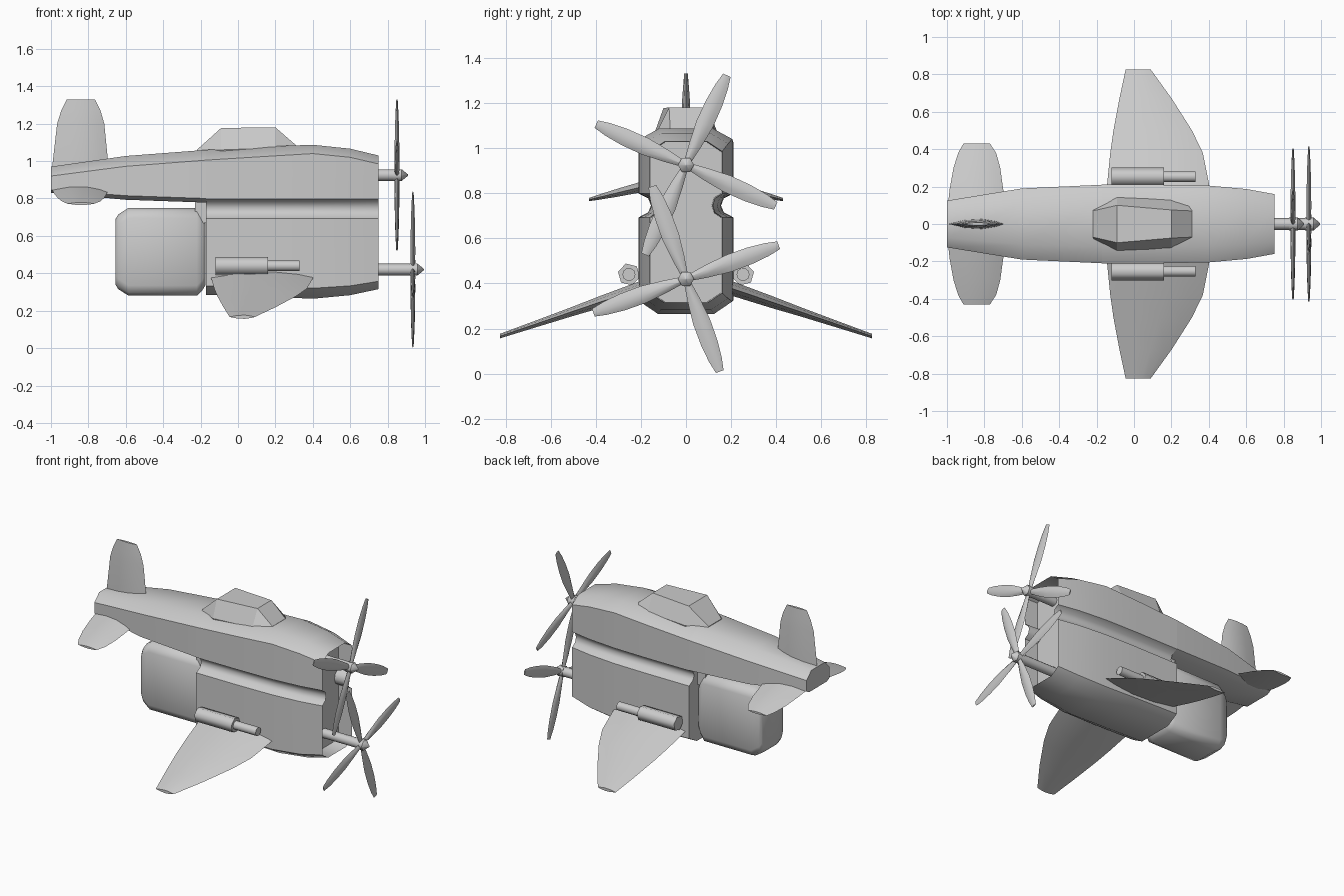
import bpy, bmesh
from math import sin, cos, pi, radians

if "Cube" in bpy.data.objects:
    bpy.data.objects.remove(bpy.data.objects["Cube"])


def loft(name, rings, smooth=25, recess=0):
    """Skin a list of equal-length rings, capped at both ends."""
    bm = bmesh.new()
    vs = [[bm.verts.new(p) for p in r] for r in rings]
    n = len(vs[0])
    for a, b in zip(vs, vs[1:]):
        for i in range(n):
            j = (i + 1) % n
            bm.faces.new((a[i], a[j], b[j], b[i]))
    bm.faces.new(vs[0][::-1])
    cap = bm.faces.new(vs[-1])
    bmesh.ops.recalc_face_normals(bm, faces=bm.faces)
    if recess:
        bmesh.ops.inset_region(bm, faces=[cap], thickness=0.004)
        bmesh.ops.translate(bm, verts=cap.verts, vec=(-recess, 0, 0))
    me = bpy.data.meshes.new(name)
    bm.to_mesh(me)
    bm.free()
    ob = bpy.data.objects.new(name, me)
    bpy.context.collection.objects.link(ob)
    bpy.ops.object.select_all(action='DESELECT')
    ob.select_set(True)
    bpy.context.view_layer.objects.active = ob
    bpy.ops.object.shade_smooth_by_angle(angle=radians(smooth))
    return ob


def sym(x, half):
    """Mirror a half section [(y, z)...] (top to bottom) into a full ring."""
    return [(x, y, z) for y, z in half] + [(x, -y, z) for y, z in half[::-1]]


def rod(name, x0, x1, y, z, r0, r1, n, turn=0.0):
    return loft(name, [[(x, y + r * cos(2 * pi * i / n + turn), z + r * sin(2 * pi * i / n + turn))
                        for i in range(n)] for x, r in ((x0, r0), (x1, r1))], 65)


def foil(name, stations, place):
    """Lens-section surface; stations are (span, back, front, half thickness)."""
    sec = [(0, 0), (.3, .8), (.6, 1), (.85, .55), (1, 0), (.85, -.55), (.6, -1), (.3, -.8)]
    return loft(name, [[place(s, b + (f - b) * u, t * v) for u, v in sec]
                       for s, b, f, t in stations], 35)


# rear fuselage boom: x, half width, top, shoulder, side bottom, belly
rear = [(-1, .125, .97, .92, .845, .83), (-.6, .19, 1.027, .972, .815, .793),
        (-.17, .21, 1.06, 1.005, .8, .778)]
loft("rear_fuselage", [sym(x, [(w * .58, t), (w, s), (w, b), (w * .75, c)])
                       for x, w, t, s, b, c in rear], 45)

# deep front body with side gutter and open nose: x, half width, top, shoulder, side bottom, keel
front = [(-.17, .21, 1.06, 1.005, .333, .285), (.15, .21, 1.078, 1.025, .325, .275),
         (.4, .205, 1.087, 1.04, .32, .264), (.6, .187, 1.066, 1.02, .333, .283),
         (.75, .16, 1.03, .985, .357, .315)]
loft("front_fuselage",
     [sym(x, [(w * .58, t), (w, s), (w, .798), (w * .8, .778), (w * .74, .745),
              (w * .8, .715), (w, .693), (w, b), (w * .6, k)])
      for x, w, t, s, b, k in front], 45, recess=.1)
loft("rear_neck", [sym(x, [(.12, .82), (.12, .67)]) for x in (-.23, -.16)])


# rear tank with rounded ends
def tank_ring(x, w, h, c):
    half = [(w - c, h), (w - c * .3, h - c * .3), (w, h - c),
            (w, c - h), (w - c * .3, c * .3 - h), (w - c, -h)]
    return sym(x, [(y, .515 + z) for y, z in half])


loft("rear_tank", [tank_ring(-.655, .115, .175, .055), tank_ring(-.64, .125, .2, .055),
                   tank_ring(-.585, .135, .235, .055), tank_ring(-.22, .135, .235, .055),
                   tank_ring(-.19, .125, .205, .055), tank_ring(-.175, .115, .18, .055)], 50)

# canopy
loft("canopy", [sym(-.22, [(.07, 1.06), (.08, 1.05), (.07, 1.02)]),
                sym(-.09, [(.1, 1.177), (.142, 1.06), (.13, 1.02)]),
                sym(.2, [(.075, 1.18), (.13, 1.07), (.12, 1.02)]),
                sym(.31, [(.07, 1.085), (.1, 1.065), (.09, 1.02)])], 15)

# tail fin
foil("tail_fin", [(.9, -1, -.68, .026), (1.0, -.99, -.695, .026), (1.2, -.967, -.715, .018),
                  (1.27, -.945, -.735, .013), (1.33, -.915, -.765, .008)],
     lambda s, c, t: (c, t, s))

for side, m in (("left", -1), ("right", 1)):
    # tailplane
    foil(side + "_tailplane", [(.06, -1, -.68, .026), (.19, -.985, -.7, .024),
                               (.3, -.965, -.715, .018), (.38, -.94, -.737, .012),
                               (.43, -.912, -.77, .007)],
         lambda s, c, t: (c, m * s, .875 - .24 * s + t))
    # drooping wing
    foil(side + "_wing", [(.12, -.15, .41, .034), (.22, -.143, .4, .032),
                          (.38, -.127, .368, .027), (.5, -.11, .31, .021),
                          (.67, -.078, .202, .015), (.825, -.045, .09, .01)],
         lambda s, c, t: (c, m * s, .447 - .34 * s + t))
    # wing gun
    rod(side + "_gun_body", -.12, .16, m * .253, .44, .05, .05, 6, m * .25)
    rod(side + "_gun_barrel", .15, .33, m * .253, .44, .029, .029, 10)

# propellers: name, blade x, hub z, first blade angle
for name, px, hz, a0 in (("upper", .85, .925, 65.5), ("lower", .935, .42, 20)):
    rod(name + "_shaft", .6, px - .01, 0, hz, .031, .031, 12)
    rod(name + "_hub", px - .02, px + .025, 0, hz, .036, .036, 6)
    rod(name + "_spinner", px + .025, px + .06, 0, hz, .036, .003, 6)
    for k in range(4):
        a = radians(a0 + 90 * k)
        foil(f"{name}_blade_{k + 1}", [(.01, -.014, .014, .011), (.1, -.028, .028, .013),
                                       (.2, -.039, .039, .012), (.3, -.038, .038, .01),
                                       (.38, -.03, .03, .007), (.437, -.018, .018, .004)],
             lambda s, c, t: (px + t, s * cos(a) - c * sin(a), hz + s * sin(a) + c * cos(a)))
